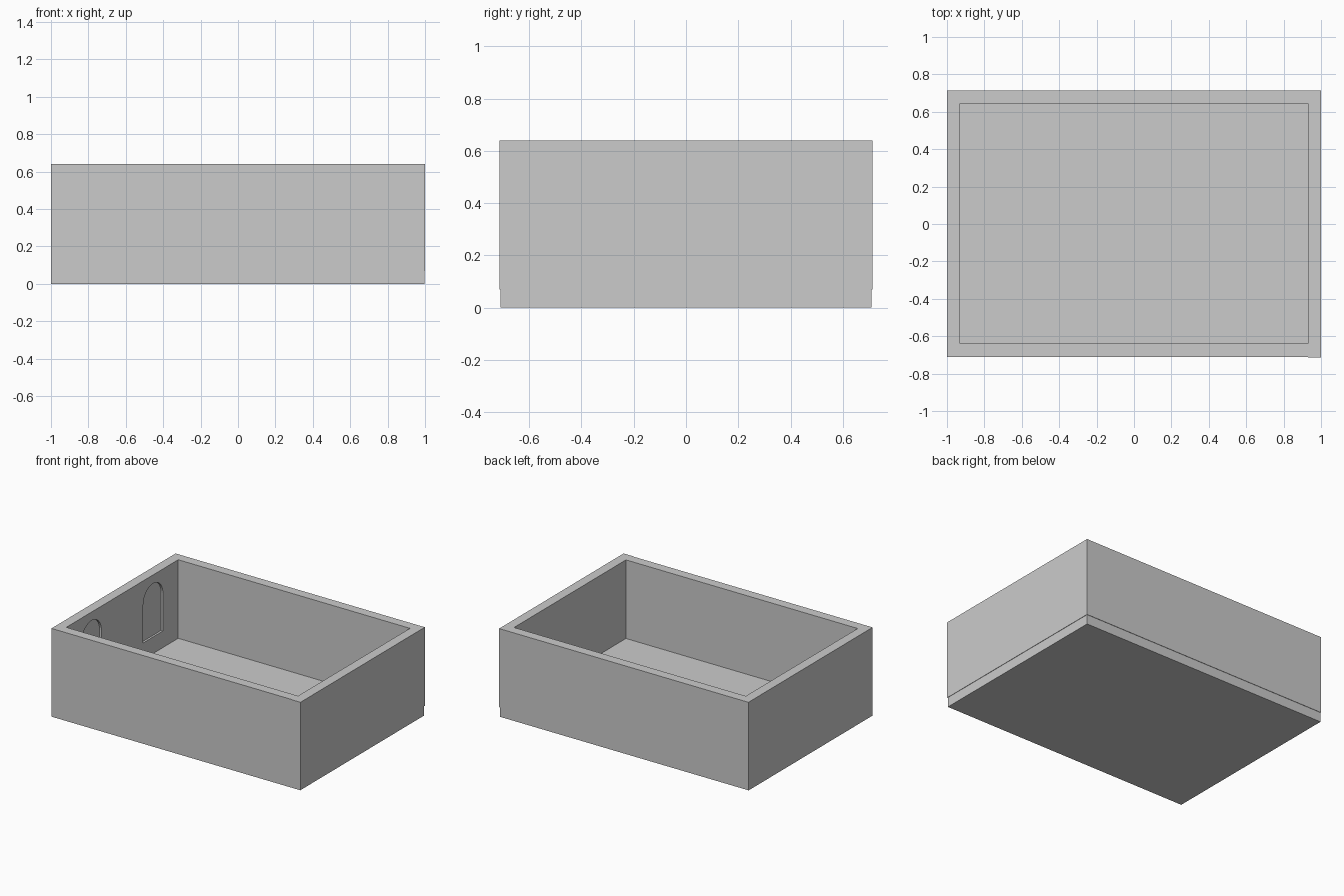
import bpy, bmesh, math

if "Cube" in bpy.data.objects:
    bpy.data.objects.remove(bpy.data.objects["Cube"])

W, D, H, T = 1.0, 0.713, 0.64, 0.07   # half width, half depth, height, thickness
STEP = 0.003                          # small overhang of the right wall


def box(name, x0, x1, y0, y1, z0, z1):
    bm = bmesh.new()
    bmesh.ops.create_cube(bm, size=1)
    for v in bm.verts:
        v.co.x = x1 if v.co.x > 0 else x0
        v.co.y = y1 if v.co.y > 0 else y0
        v.co.z = z1 if v.co.z > 0 else z0
    return finish(name, bm)


def finish(name, bm):
    bmesh.ops.recalc_face_normals(bm, faces=bm.faces)
    me = bpy.data.meshes.new(name)
    bm.to_mesh(me)
    bm.free()
    ob = bpy.data.objects.new(name, me)
    bpy.context.collection.objects.link(ob)
    return ob


def arch_cutter(name, yc, r, z0, spring, x0, x1):
    # round-headed arch profile extruded along x
    pts = [(yc - r, z0), (yc + r, z0)]
    n = 24
    pts += [(yc + r * math.cos(math.pi * i / n), spring + r * math.sin(math.pi * i / n))
            for i in range(n + 1)]
    bm = bmesh.new()
    f = bm.faces.new([bm.verts.new((x0, y, z)) for y, z in pts])
    ext = bmesh.ops.extrude_face_region(bm, geom=[f])
    for v in ext["geom"]:
        if isinstance(v, bmesh.types.BMVert):
            v.co.x = x1
    ob = finish(name, bm)
    ob.hide_render = True
    return ob


# base slab and walls
front = -D + STEP
box("floor", -W, W - STEP, front, D - STEP, 0, T)
box("front_wall", -W + T, W - T, front, front + T, T, H)
box("back_wall", -W + T, W - T, D - T, D, T, H)
box("right_wall", W - T, W, -D, D, T, H)
left = box("left_wall", -W, -W + T, front, D, T, H)

# two shallow arched niches in the inner face of the left wall
cutters = []
for side, yc in (("front", -0.35), ("back", 0.355)):
    c = arch_cutter("niche_cutter_" + side, yc, 0.113, 0.19, 0.465,
                    -W + T - 0.015, -W + T + 0.05)
    m = left.modifiers.new("niche_" + side, "BOOLEAN")
    m.operation = "DIFFERENCE"
    m.solver = "EXACT"
    m.object = c
    cutters.append(c)

# bake the niches and drop the cutters
bpy.context.view_layer.update()
dg = bpy.context.evaluated_depsgraph_get()
baked = bpy.data.meshes.new_from_object(left.evaluated_get(dg))
left.modifiers.clear()
left.data = baked
for c in cutters:
    bpy.data.objects.remove(c)
